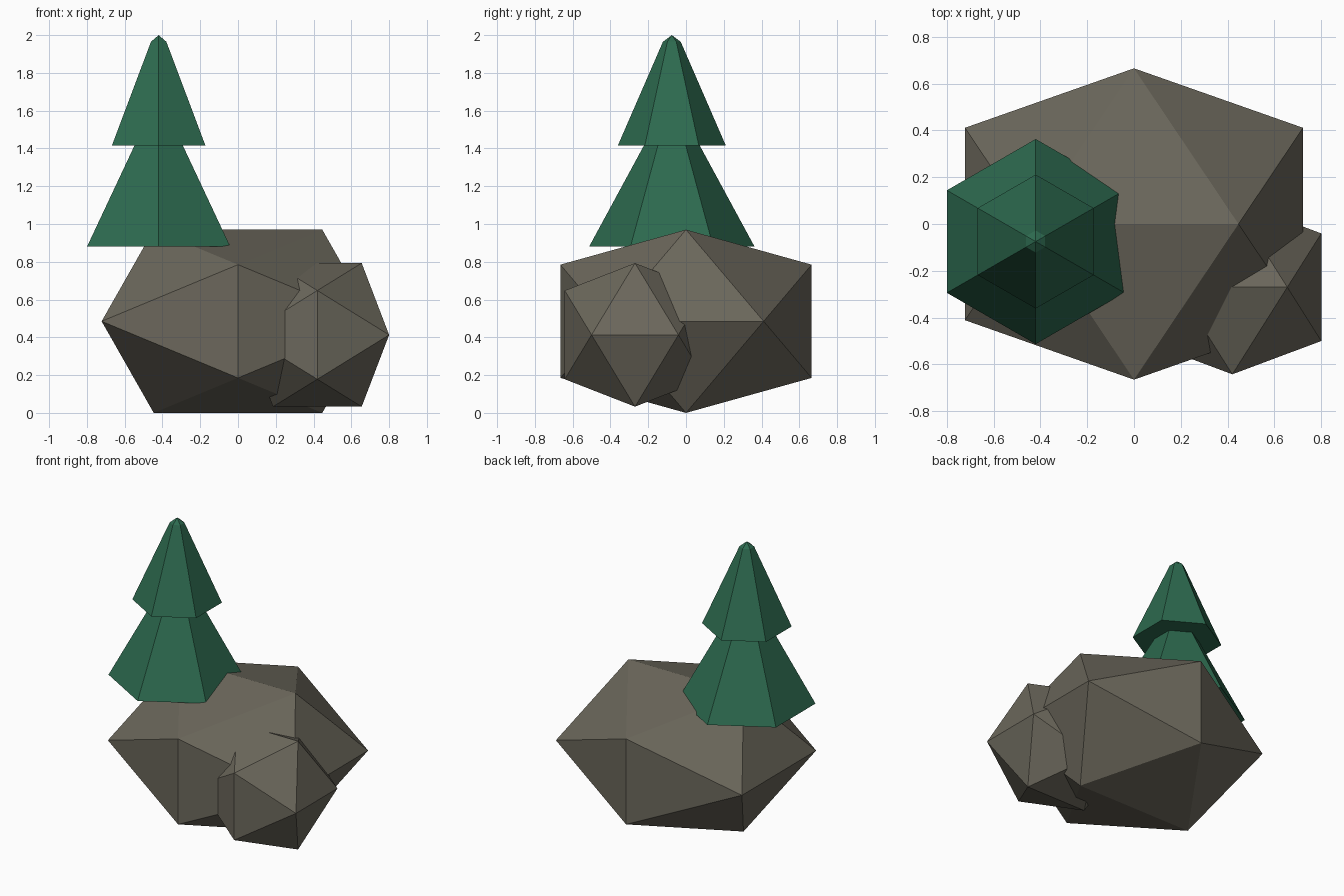
import bpy, bmesh, math

if "Cube" in bpy.data.objects:
    bpy.data.objects.remove(bpy.data.objects["Cube"], do_unlink=True)


def make_material(name, color):
    mat = bpy.data.materials.new(name)
    mat.use_nodes = True
    mat.diffuse_color = color
    mat.node_tree.nodes["Principled BSDF"].inputs["Base Color"].default_value = color
    return mat


def add_object(name, bm, mat):
    bmesh.ops.recalc_face_normals(bm, faces=bm.faces)
    mesh = bpy.data.meshes.new(name)
    bm.to_mesh(mesh)
    bm.free()
    mesh.materials.append(mat)
    obj = bpy.data.objects.new(name, mesh)
    bpy.context.collection.objects.link(obj)
    return obj


def boulder(name, center, half, mat):
    """Twenty-sided rock, stretched to the given half sizes."""
    short = (math.sqrt(5) - 1) / 2
    bm = bmesh.new()
    for a in (-1, 1):
        for b in (-1, 1):
            for corner in ((a * short, 0, b), (0, a, b * short), (a, b * short, 0)):
                bm.verts.new([c + h * k for c, h, k in zip(center, half, corner)])
    bmesh.ops.convex_hull(bm, input=bm.verts)
    return add_object(name, bm, mat)


def tier(name, center, rings, mat):
    """Six-sided closed tier; rings are (radius, height) from the bottom up."""
    bm = bmesh.new()
    for radius, z in rings:
        if radius == 0:
            bm.verts.new((*center, z))
            continue
        for i in range(6):
            angle = math.pi / 2 + i * math.pi / 3
            bm.verts.new((center[0] + radius * math.cos(angle),
                          center[1] + radius * math.sin(angle), z))
    bmesh.ops.convex_hull(bm, input=bm.verts)
    return add_object(name, bm, mat)


stone = make_material("grey brown stone", (0.147, 0.136, 0.105, 1))
green = make_material("pine green", (0.026, 0.144, 0.078, 1))

# Rocks
boulder("large_rock", (0, 0, 0.485), (0.722, 0.665, 0.485), stone)
boulder("small_rock", (0.42, -0.27, 0.413), (0.38, 0.372, 0.38), stone)

# Tree
tree = (-0.42, -0.075)
tier("lower_branches", tree, [(0.438, 0.88), (0.148, 1.415), (0.1, 1.5)], green)
tier("upper_branches", tree, [(0.286, 1.415), (0.047, 1.965), (0, 2.0)], green)
